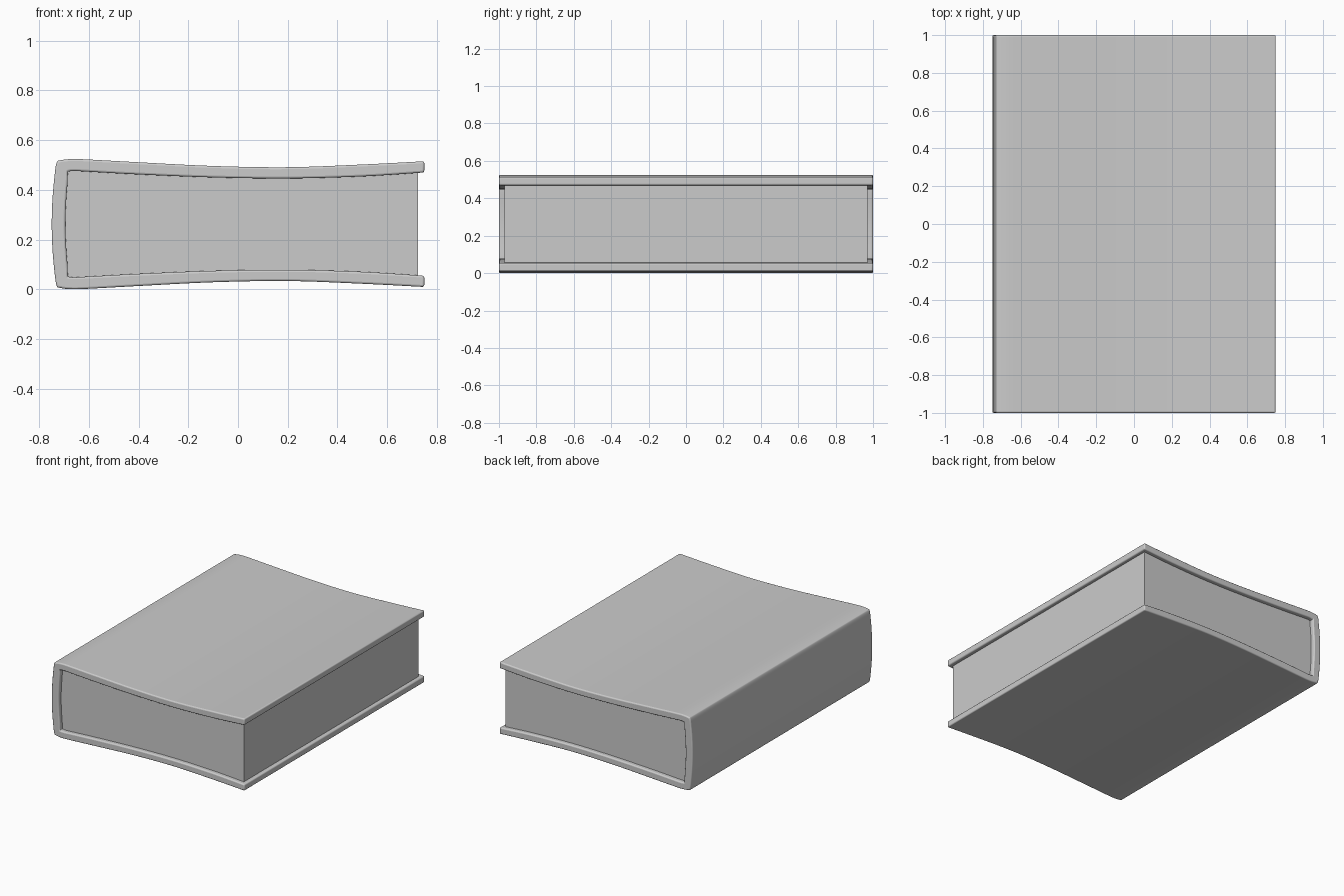
import bpy
import bmesh

if "Cube" in bpy.data.objects:
    bpy.data.objects.remove(bpy.data.objects["Cube"])

MID = 0.262  # height of the mirror plane

# Half of the cover section, fore edge to spine centre: outer x, outer h, inner x, inner h
KEYS = [
    (.75, .253, .75, .208), (.5, .240, .5, .192), (.2, .229, .2, .184),
    (-.1, .234, -.1, .188), (-.4, .249, -.4, .200), (-.6, .260, -.6, .211),
    (-.67, .262, -.655, .214), (-.715, .257, -.68, .212), (-.73, .248, -.685, .205),
    (-.738, .2, -.686, .17), (-.747, .1, -.692, .09), (-.75, 0, -.695, 0),
]


def smooth(keys, steps=5):
    """Catmull-Rom curve through the key rows."""
    out = []
    for i in range(len(keys) - 1):
        a, b, c = keys[max(i - 1, 0)], keys[i], keys[i + 1]
        # past the spine centre the section continues mirrored
        d = keys[i + 2] if i + 2 < len(keys) else (a := keys[i - 1]) and (b[0], -b[1], b[2], -b[3])
        for s in range(steps):
            t = s / steps
            out.append(tuple(
                0.5 * (2 * q + (r - p) * t + (2 * p - 5 * q + 4 * r - w) * t * t
                       + (3 * q - p - 3 * r + w) * t ** 3)
                for p, q, r, w in zip(a, b, c, d)))
    return out + [keys[-1]]


def strip_solid(name, pairs, half_y, bevel):
    """Extrude a ribbon section, given as pairs of (x, z) points, along y."""
    bm = bmesh.new()
    rows = [[bm.verts.new((x, y, z)) for y in (-half_y, half_y) for x, z in pair]
            for pair in pairs]
    for r, s in zip(rows, rows[1:]):
        for i, j in ((0, 1), (1, 3), (3, 2), (2, 0)):
            bm.faces.new((r[i], r[j], s[j], s[i]))
    for r in (rows[0], rows[-1]):
        bm.faces.new((r[0], r[1], r[3], r[2]))
    bmesh.ops.recalc_face_normals(bm, faces=bm.faces)
    me = bpy.data.meshes.new(name)
    bm.to_mesh(me)
    bm.free()
    ob = bpy.data.objects.new(name, me)
    bpy.context.collection.objects.link(ob)
    bpy.context.view_layer.objects.active = ob
    ob.select_set(True)
    if bevel:
        mod = ob.modifiers.new("round_edges", 'BEVEL')
        mod.width = bevel
        mod.segments = 3
        mod.limit_method = 'ANGLE'
        mod.angle_limit = 0.9
    bpy.ops.object.shade_smooth_by_angle(angle=0.6)
    ob.select_set(False)
    return ob


half = smooth(KEYS)

# Cover: both boards and the rounded spine in one wrapped piece
full = half + [(a, -b, c, -d) for a, b, c, d in reversed(half[:-1])]
strip_solid("cover", [((a, MID + b), (c, MID + d)) for a, b, c, d in full], 1.0, 0.008)

# Page block: fills the inside of the cover, set back at three edges
pages = []
for _, _, x, h in half[:-1]:
    x = min(x, .725)
    if pages and x >= pages[-1][0][0]:
        continue
    pages.append(((x, MID + h * 1.015), (x, MID - h * 1.015)))
strip_solid("pages", pages, 0.97, 0)
